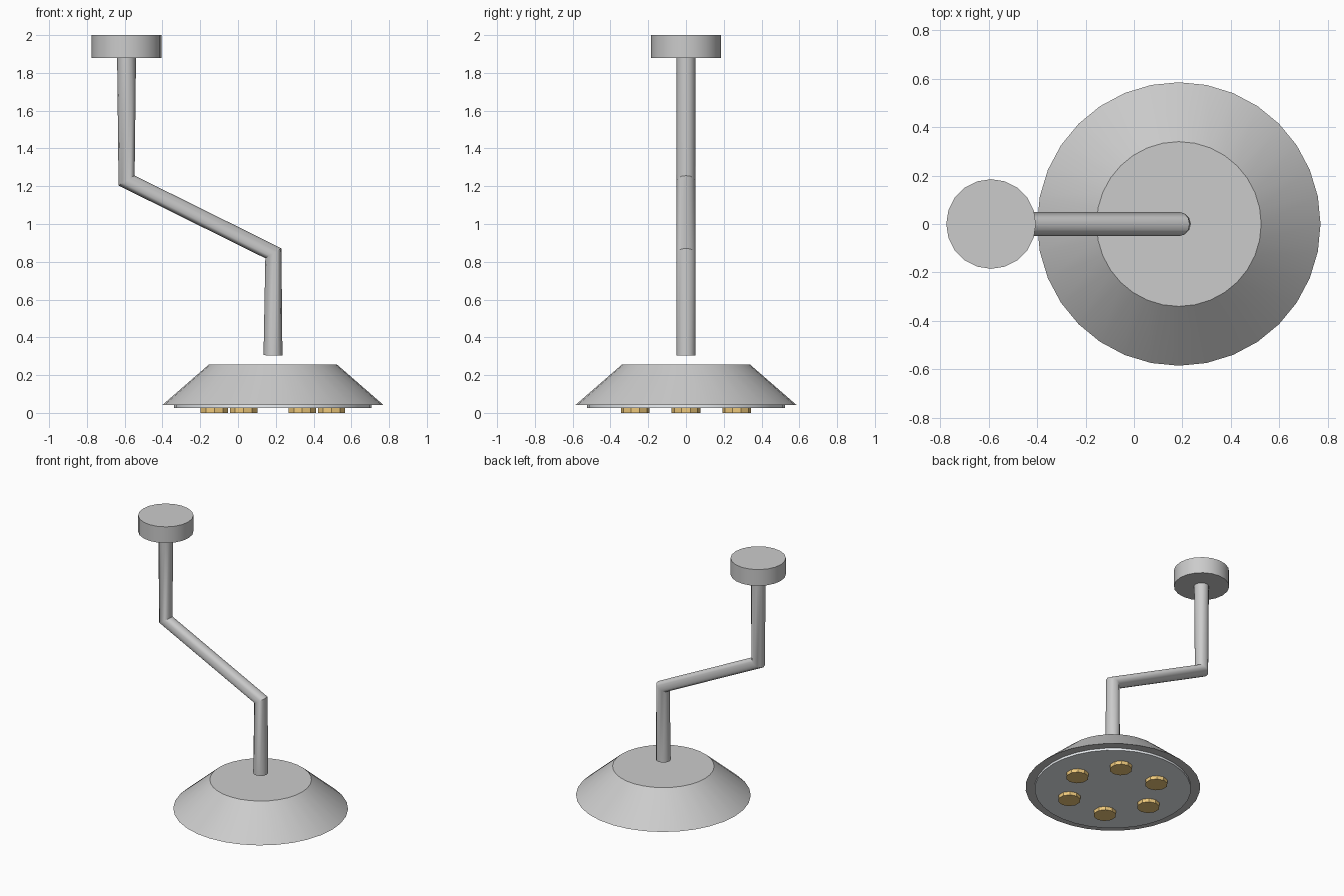
import bpy, bmesh
from math import sin, cos, tau, radians
from mathutils import Vector

if "Cube" in bpy.data.objects:
    bpy.data.objects.remove(bpy.data.objects["Cube"])

LAMP_X, MOUNT_X = 0.185, -0.59


def material(name, color):
    m = bpy.data.materials.new(name)
    m.diffuse_color = color
    m.use_nodes = True
    m.node_tree.nodes["Principled BSDF"].inputs["Base Color"].default_value = m.diffuse_color
    return m


def smooth(ob, angle):
    bpy.ops.object.select_all(action='DESELECT')
    ob.select_set(True)
    bpy.context.view_layer.objects.active = ob
    bpy.ops.object.shade_smooth_by_angle(angle=radians(angle))


def frustum(name, x, y, z0, z1, r0, r1, sides, mat=None, angle=None):
    bpy.ops.mesh.primitive_cone_add(vertices=sides, radius1=r0, radius2=r1, depth=z1 - z0,
                                    location=(x, y, (z0 + z1) / 2))
    ob = bpy.context.object
    ob.name = name
    if mat:
        ob.data.materials.append(mat)
    if angle:
        smooth(ob, angle)
    return ob


def tube(name, path, radius, sides):
    # rings sit on the bisecting plane of each bend, at constant radius
    pts = [Vector(p) for p in path]
    bm = bmesh.new()
    rings = []
    for i, p in enumerate(pts):
        t = Vector()
        if i > 0:
            t += (p - pts[i - 1]).normalized()
        if i < len(pts) - 1:
            t += (pts[i + 1] - p).normalized()
        v = Vector((0, 1, 0))
        u = v.cross(t.normalized())
        rings.append([bm.verts.new(p + radius * (cos(tau * k / sides) * u + sin(tau * k / sides) * v))
                      for k in range(sides)])
    for a, b in zip(rings, rings[1:]):
        for k in range(sides):
            n = (k + 1) % sides
            bm.faces.new((a[k], a[n], b[n], b[k]))
    bm.faces.new(rings[0])
    bm.faces.new(rings[-1])
    bmesh.ops.recalc_face_normals(bm, faces=bm.faces)
    me = bpy.data.meshes.new(name)
    bm.to_mesh(me)
    bm.free()
    ob = bpy.data.objects.new(name, me)
    bpy.context.collection.objects.link(ob)
    smooth(ob, 35)
    return ob


# ceiling mount and bent arm
frustum("ceiling_mount", MOUNT_X, 0, 1.88, 2.0, 0.185, 0.185, 20, angle=30)
tube("arm", [(MOUNT_X, 0, 1.88), (MOUNT_X, 0, 1.23),
             (LAMP_X + 0.002, 0, 0.845), (LAMP_X, 0, 0.305)], 0.05, 12)

# lamp head and light panel below it
frustum("lamp_head", LAMP_X, 0, 0.042, 0.255, 0.585, 0.34, 32, angle=30)
panel = material("panel_grey", (0.84, 0.87, 0.9, 1))
frustum("light_panel", LAMP_X, 0, 0.026, 0.06, 0.523, 0.523, 32, panel, 30)

# ring of six bulbs
amber = material("amber", (0.85, 0.58, 0.2, 1))
for i in range(6):
    a = tau * i / 6
    frustum(f"bulb_{i + 1}", LAMP_X + 0.31 * cos(a), 0.31 * sin(a), 0, 0.04, 0.076, 0.076, 10, amber)
